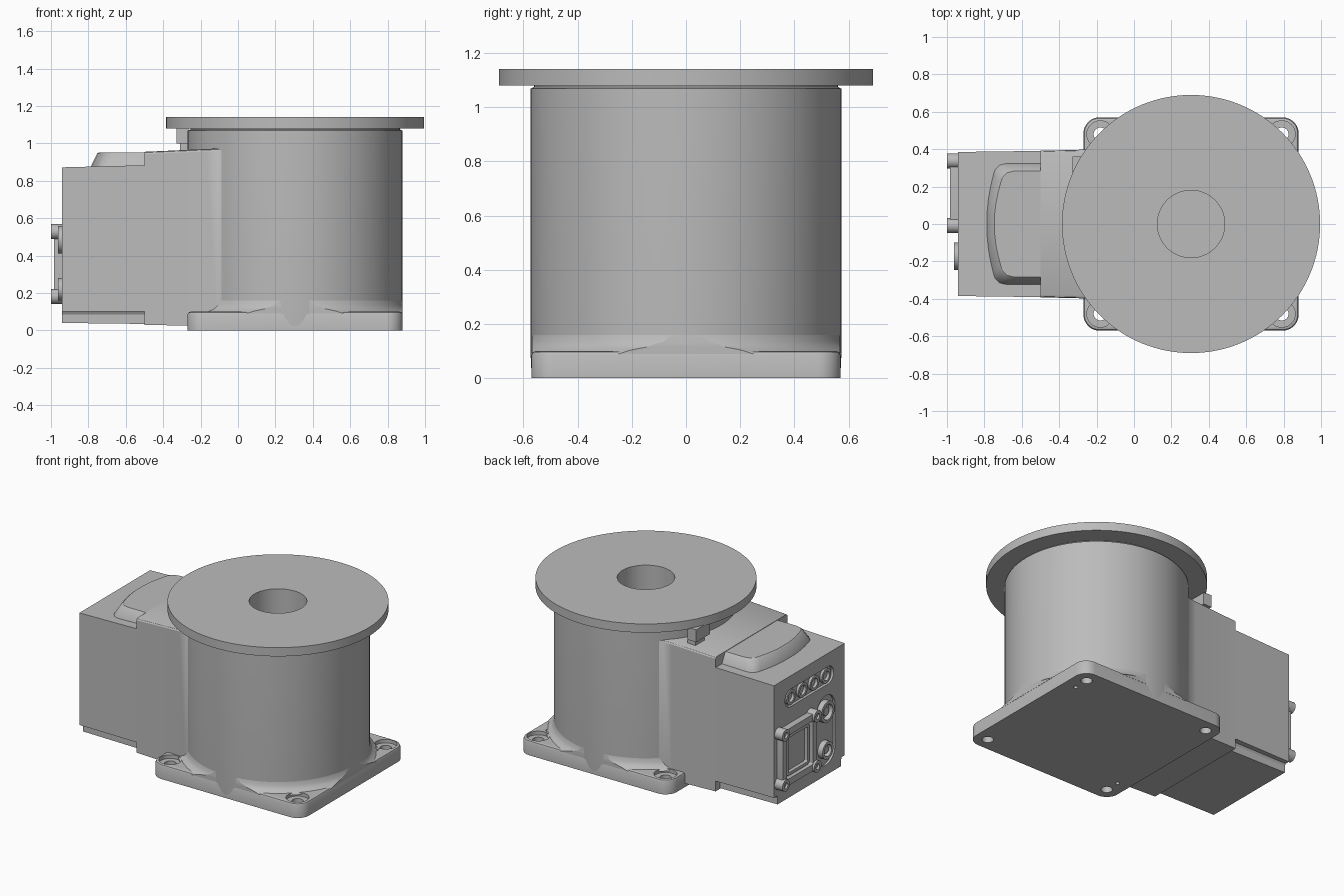
import bpy, bmesh, math
from math import cos, sin, pi

if "Cube" in bpy.data.objects:
    bpy.data.objects.remove(bpy.data.objects["Cube"], do_unlink=True)

grey = bpy.data.materials.new("light grey metal")
grey.use_nodes = True
grey.diffuse_color = (0.5, 0.5, 0.5, 1)
grey.node_tree.nodes["Principled BSDF"].inputs["Base Color"].default_value = (0.5, 0.5, 0.5, 1)

AX = 0.305      # drum axis
END = -0.94     # rear end face


def loft(name, loops, ring=False):
    """Skin a list of equal-length 3D loops; cap the ends unless it is a ring."""
    bm = bmesh.new()
    rows = [[bm.verts.new(p) for p in loop] for loop in loops]
    pairs = list(zip(rows, rows[1:])) + ([(rows[-1], rows[0])] if ring else [])
    for a, b in pairs:
        for i in range(len(a)):
            j = (i + 1) % len(a)
            bm.faces.new((a[i], a[j], b[j], b[i]))
    if not ring:
        bm.faces.new(rows[0])
        bm.faces.new(rows[-1])
    bmesh.ops.remove_doubles(bm, verts=bm.verts, dist=1e-5)
    bmesh.ops.recalc_face_normals(bm, faces=bm.faces)
    mesh = bpy.data.meshes.new(name)
    bm.to_mesh(mesh)
    bm.free()
    mesh.materials.append(grey)
    ob = bpy.data.objects.new(name, mesh)
    bpy.context.collection.objects.link(ob)
    return ob


def rrect(u, v, w, h, r, n=8):
    """Rounded rectangle outline, also circles and pills."""
    pts = []
    for k, (su, sv) in enumerate(((1, 1), (-1, 1), (-1, -1), (1, -1))):
        for i in range(n + 1):
            a = (k + i / n) * pi / 2
            pts.append((u + su * (w / 2 - r) + r * cos(a), v + sv * (h / 2 - r) + r * sin(a)))
    return pts


def flat(pts, z):
    return [(x, y, z) for x, y in pts]


def upright(pts, x):
    return [(x, y, z) for y, z in pts]


def revolve(name, profile, cx=AX, cy=0, n=128, ring=False):
    loops = [[(cx + r * cos(2 * pi * i / n), cy + r * sin(2 * pi * i / n), z)
              for i in range(n)] for r, z in profile]
    return loft(name, loops, ring)


def boolean(ob, cutter, op="DIFFERENCE"):
    m = ob.modifiers.new("cut", "BOOLEAN")
    m.operation, m.solver, m.object = op, "EXACT", cutter
    bpy.context.view_layer.objects.active = ob
    bpy.ops.object.modifier_apply(modifier=m.name)
    bpy.data.objects.remove(cutter, do_unlink=True)


def box(name, x0, x1, y0, y1, z0, z1):
    pts = [(x0, y0), (x1, y0), (x1, y1), (x0, y1)]
    return loft(name, [flat(pts, z0), flat(pts, z1)])


def mirrored(half):
    return half + [(x, -y) for x, y in reversed(half)]


# Base plate with softened top edge, counterbored corner holes and pin holes
base = loft("base_plate", [flat(rrect(AX, 0, 1.15 - 2 * i, 1.14 - 2 * i, 0.085 - i), z)
                           for i, z in ((0, 0), (0, 0.085), (0.005, 0.096), (0.016, 0.1))])
for sx in (-1, 1):
    for sy in (-1, 1):
        x, y = AX + sx * 0.485, sy * 0.48
        boolean(base, revolve("counterbore", [(0.072, 0.075), (0.072, 0.2)], x, y, 32))
        boolean(base, revolve("bolt_hole", [(0.036, -0.1), (0.036, 0.2)], x, y, 32))
for s in (-1, 1):
    boolean(base, revolve("pin_hole", [(0.014, -0.1), (0.014, 0.2)],
                          AX + s * 0.485, s * 0.375, 16))

# Fillet where the drum runs into the plate corners
skirt = revolve("drum_foot_fillet", [(0.625, 0.09), (0.61, 0.103), (0.592, 0.115),
                                     (0.58, 0.135), (0.574, 0.16)])
boolean(skirt, box("skirt_limit", AX - 0.574, AX + 0.574, -0.569, 0.569, 0, 0.5), "INTERSECT")

# Drum with blind bore, and the turntable disc on top
revolve("drum", [(0.57, 0.02), (0.574, 0.1), (0.574, 1.068), (0.56, 1.075), (0.56, 1.09),
                 (0.18, 1.09), (0.18, 0.5)])
revolve("turntable_disc", [(0.18, 1.08), (0.69, 1.08), (0.69, 1.14), (0.18, 1.14)], ring=True)

# Neck that blends into the drum
neck_plan = mirrored([(-0.5, 0.392), (-0.17, 0.4), (-0.11, 0.407), (-0.07, 0.427),
                      (-0.03, 0.465), (0.02, 0.48)])


def neck_loop(z, inset, slope):
    return [(x, y * (1 - inset / 0.4), z + slope * (x + 0.5)) for x, y in neck_plan]


loft("neck", [neck_loop(0.03, 0, -0.02), neck_loop(0.942, 0, 0.045),
              neck_loop(0.95, 0.005, 0.045), neck_loop(0.955, 0.016, 0.045)])

# Rear housing with stepped-in underside
plan = mirrored([(END, 0.385), (-0.49, 0.391)])
housing = loft("rear_housing", [flat(plan, 0.1),
                                [(x, y, 0.872 + 0.025 * (x - END)) for x, y in plan]])
sill = mirrored([(END, 0.345), (-0.49, 0.345)])
sill_top = mirrored([(END, 0.36), (-0.49, 0.36)])
loft("housing_underside", [[(x, y, 0.04 - 0.012 * (x - END)) for x, y in sill],
                           flat(sill, 0.085), flat(sill_top, 0.11)])

# Raised hood with bowed, sloping end
def hood_loop(side, corner, nose, z):
    half = [(-0.49, side), (corner + 0.05, side), (corner + 0.015, side - 0.008),
            (corner - 0.012, side - 0.035)]
    half += [(nose + (corner - 0.02 - nose) * t * t, (side - 0.06) * t)
             for t in (1, 0.75, 0.5, 0.25)]
    return flat(mirrored(half), z)


loft("housing_hood", [hood_loop(0.328, -0.735, -0.792, 0.86),
                      hood_loop(0.322, -0.73, -0.785, 0.885),
                      hood_loop(0.29, -0.70, -0.755, 0.945),
                      hood_loop(0.283, -0.692, -0.747, 0.952)])

# Recesses in the rear end face
boolean(housing, loft("indicator_slot", [upright(rrect(0, 0.72, 0.53, 0.12, 0.06), x)
                                         for x in (-1.1, END + 0.02)]))
boolean(housing, loft("socket_slot", [upright(rrect(-0.18, 0.35, 0.2, 0.48, 0.1), x)
                                      for x in (-1.1, END + 0.015)]))


def hollow(name, shape, rim, x0, x1, floor):
    """Open-fronted shell standing on the rear face."""
    u, v, w, h, r = shape
    outer = rrect(u, v, w, h, r)
    inner = rrect(u, v, w - 2 * rim, h - 2 * rim, max(r - rim, 0.01))
    return loft(name, [upright(outer, x0), upright(outer, x1),
                       upright(inner, x1), upright(inner, floor)])


# Row of four ports
for i in range(4):
    y = (i - 1.5) * 0.128
    boolean(housing, loft("port_hole", [upright(rrect(y, 0.72, 0.07, 0.07, 0.035), x)
                                        for x in (-1.1, END + 0.08)]))
    hollow("port_ring_%d" % (i + 1), (y, 0.72, 0.1, 0.1, 0.05), 0.018,
           END + 0.03, END + 0.003, END + 0.022)

# Round sockets
for name, z, r in (("upper_socket", 0.485, 0.073), ("lower_socket", 0.22, 0.06)):
    hollow(name, (-0.172, z, 2 * r, 2 * r, r), 0.02, END + 0.03, -0.962, END + 0.01)
    loft(name + "_core", [upright(rrect(-0.172, z, r * 0.8, r * 0.8, r * 0.4), x)
                          for x in (END + 0.03, -0.95)])

# Rectangular connector with corner lugs
hollow("connector_frame", (0.165, 0.355, 0.37, 0.39, 0.04), 0.045, -0.93, -0.985, -0.945)
hollow("connector_lip", (0.165, 0.355, 0.25, 0.28, 0.025), 0.02, -0.93, -0.97, -0.945)
for sy in (-1, 1):
    for sz in (-1, 1):
        hollow("connector_lug", (0.165 + sy * 0.173, 0.355 + sz * 0.173, 0.08, 0.08, 0.04),
               0.02, -0.93, -1.0, -0.985)

# Stop block under the disc
box("stop_block", -0.33, -0.265, 0.21, 0.36, 1.0, 1.085)
box("stop_block_foot", -0.31, -0.25, 0.24, 0.34, 0.95, 1.0)

# Smooth curved walls, keep edges crisp
for ob in bpy.context.scene.objects:
    ob.select_set(ob.type == "MESH")
bpy.context.view_layer.objects.active = base
bpy.ops.object.shade_smooth_by_angle(angle=math.radians(30))
